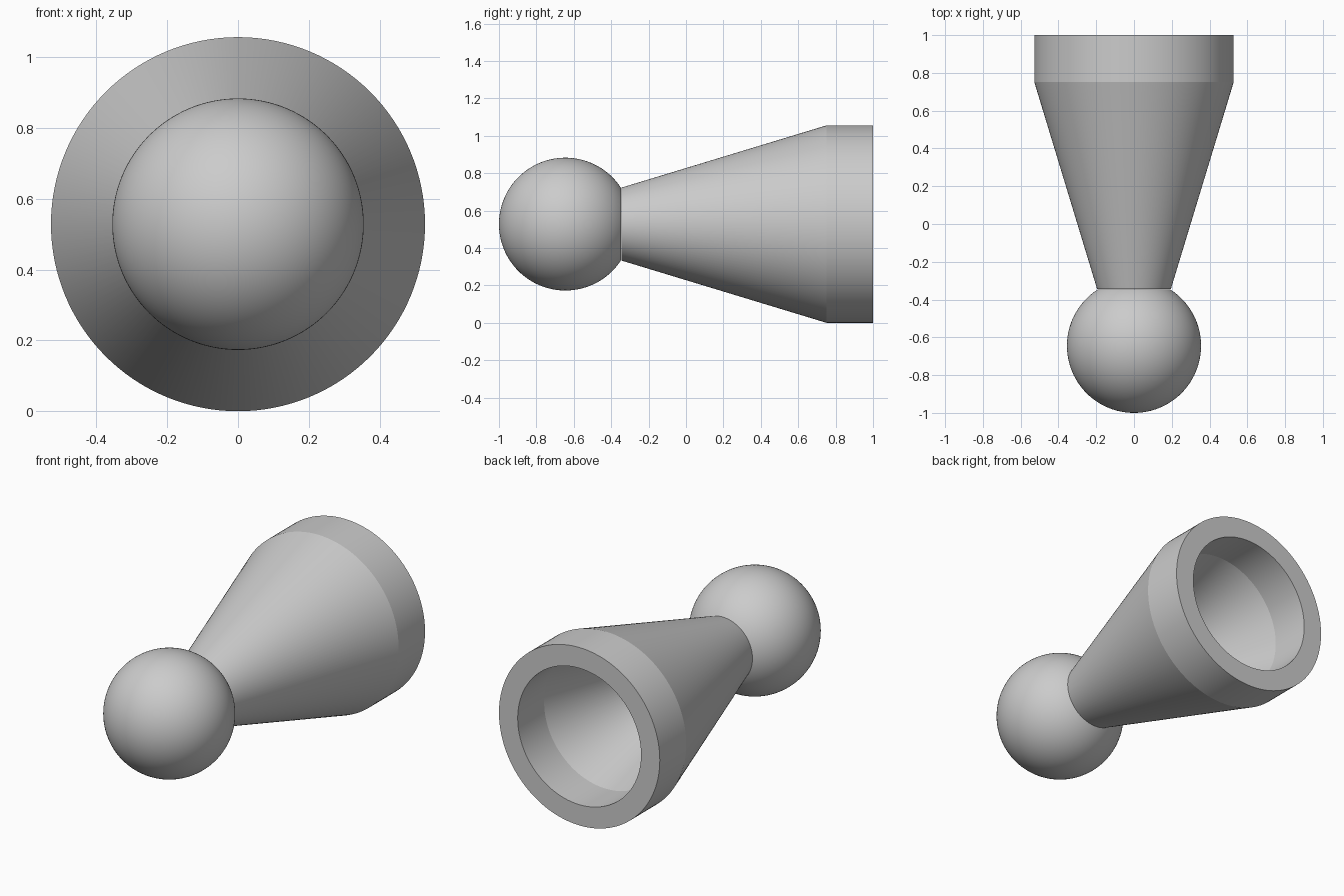
import bpy, bmesh
from math import sin, cos, pi, asin

if "Cube" in bpy.data.objects:
    bpy.data.objects.remove(bpy.data.objects["Cube"])

AXIS_Z = 0.528   # height of the shared axis, which runs along y
SIDES = 128

def lathe(name, profile):
    """Spin (radius, y) points around the horizontal axis; radius 0 makes a pole."""
    bm = bmesh.new()
    rings = []
    for r, y in profile:
        if r == 0:
            rings.append([bm.verts.new((0, y, AXIS_Z))] * SIDES)
        else:
            rings.append([bm.verts.new((r * cos(2 * pi * i / SIDES), y,
                                        AXIS_Z + r * sin(2 * pi * i / SIDES)))
                          for i in range(SIDES)])
    for a, b in zip(rings, rings[1:]):
        for i in range(SIDES):
            j = (i + 1) % SIDES
            bm.faces.new(dict.fromkeys((a[i], a[j], b[j], b[i])))
    bmesh.ops.recalc_face_normals(bm, faces=bm.faces)
    mesh = bpy.data.meshes.new(name)
    bm.to_mesh(mesh)
    bm.free()
    obj = bpy.data.objects.new(name, mesh)
    bpy.context.collection.objects.link(obj)
    bpy.ops.object.select_all(action='DESELECT')
    obj.select_set(True)
    bpy.context.view_layer.objects.active = obj
    bpy.ops.object.shade_smooth_by_angle(angle=0.2)
    return obj

# Hollow flared body: neck, cone, straight collar, rim, then the bore
lathe("flared_socket", [(0, -0.345), (0.195, -0.345), (0.528, 0.752), (0.528, 1.0),
                        (0.405, 1.0), (0.405, 0.752), (0.085, -0.30), (0, -0.30)])

# Ball end, cut flat where it meets the neck
R, CENTRE, STEPS = 0.355, -0.645, 64
cut = pi - asin(0.193 / R)
ball = [(0, CENTRE - R)]
ball += [(R * sin(cut * k / STEPS), CENTRE - R * cos(cut * k / STEPS))
         for k in range(1, STEPS + 1)]
ball.append((0, ball[-1][1]))
lathe("ball_end", ball)
